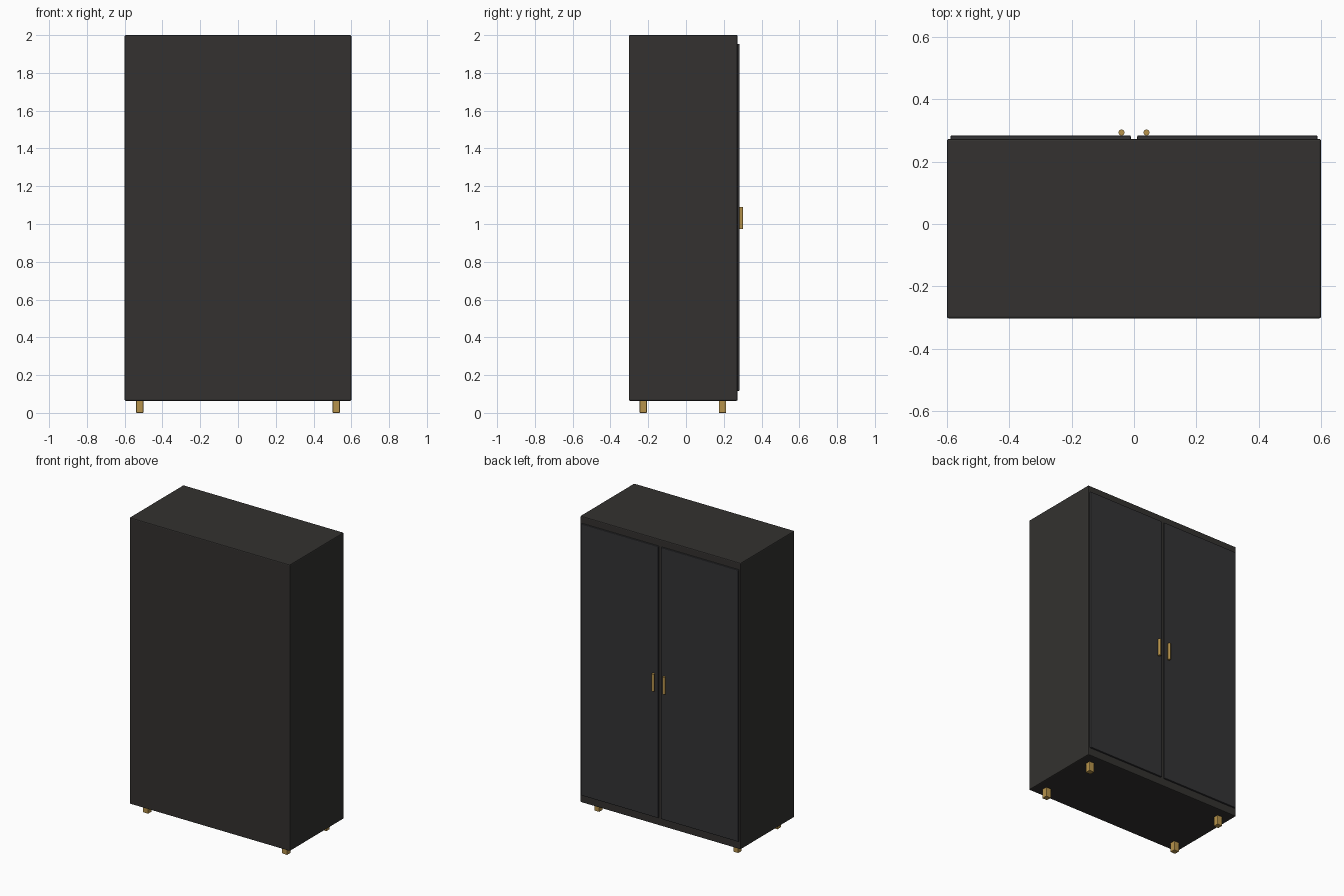
import bpy
from math import radians

if "Cube" in bpy.data.objects:
    bpy.data.objects.remove(bpy.data.objects["Cube"])


def material(name, rgb):
    m = bpy.data.materials.new(name)
    m.diffuse_color = (*rgb, 1)
    m.use_nodes = True
    m.node_tree.nodes["Principled BSDF"].inputs["Base Color"].default_value = m.diffuse_color
    return m


BODY = material("charcoal", (0.033, 0.031, 0.029))
DOOR = material("slate", (0.033, 0.033, 0.036))
BRASS = material("brass", (0.47, 0.29, 0.07))


def finish(name, mat, bevel):
    ob = bpy.context.object
    ob.name = name
    ob.data.materials.append(mat)
    bpy.ops.object.transform_apply(location=False, rotation=False, scale=True)
    if bevel:
        b = ob.modifiers.new("soft_edges", 'BEVEL')
        b.width = bevel
        b.segments = 2
        b.limit_method = 'ANGLE'
        b.angle_limit = radians(40)
    return ob


def box(name, lo, hi, mat, bevel):
    bpy.ops.mesh.primitive_cube_add(
        size=1, location=[(a + b) / 2 for a, b in zip(lo, hi)])
    bpy.context.object.scale = [b - a for a, b in zip(lo, hi)]
    return finish(name, mat, bevel)


# Cabinet carcass
box("cabinet_body", (-0.6, -0.303, 0.064), (0.6, 0.273, 2.0), BODY, 0.006)

for side, s in (("left", -1), ("right", 1)):
    # Door panel on the +y side
    xs = sorted((s * 0.01, s * 0.589))
    box(side + "_door", (xs[0], 0.262, 0.117), (xs[1], 0.284, 1.953), DOOR, 0.004)

    # Upright bar handle
    bpy.ops.mesh.primitive_cylinder_add(
        vertices=16, radius=0.0095, depth=0.116, location=(s * 0.04, 0.2935, 1.032))
    finish(side + "_handle", BRASS, 0)
    bpy.ops.object.shade_smooth_by_angle(angle=radians(35))

    # Feet
    for end, y in (("front", -0.226), ("back", 0.193)):
        x = s * 0.52
        box(f"{end}_{side}_foot", (x - 0.019, y - 0.019, 0),
            (x + 0.019, y + 0.019, 0.066), BRASS, 0.003)
